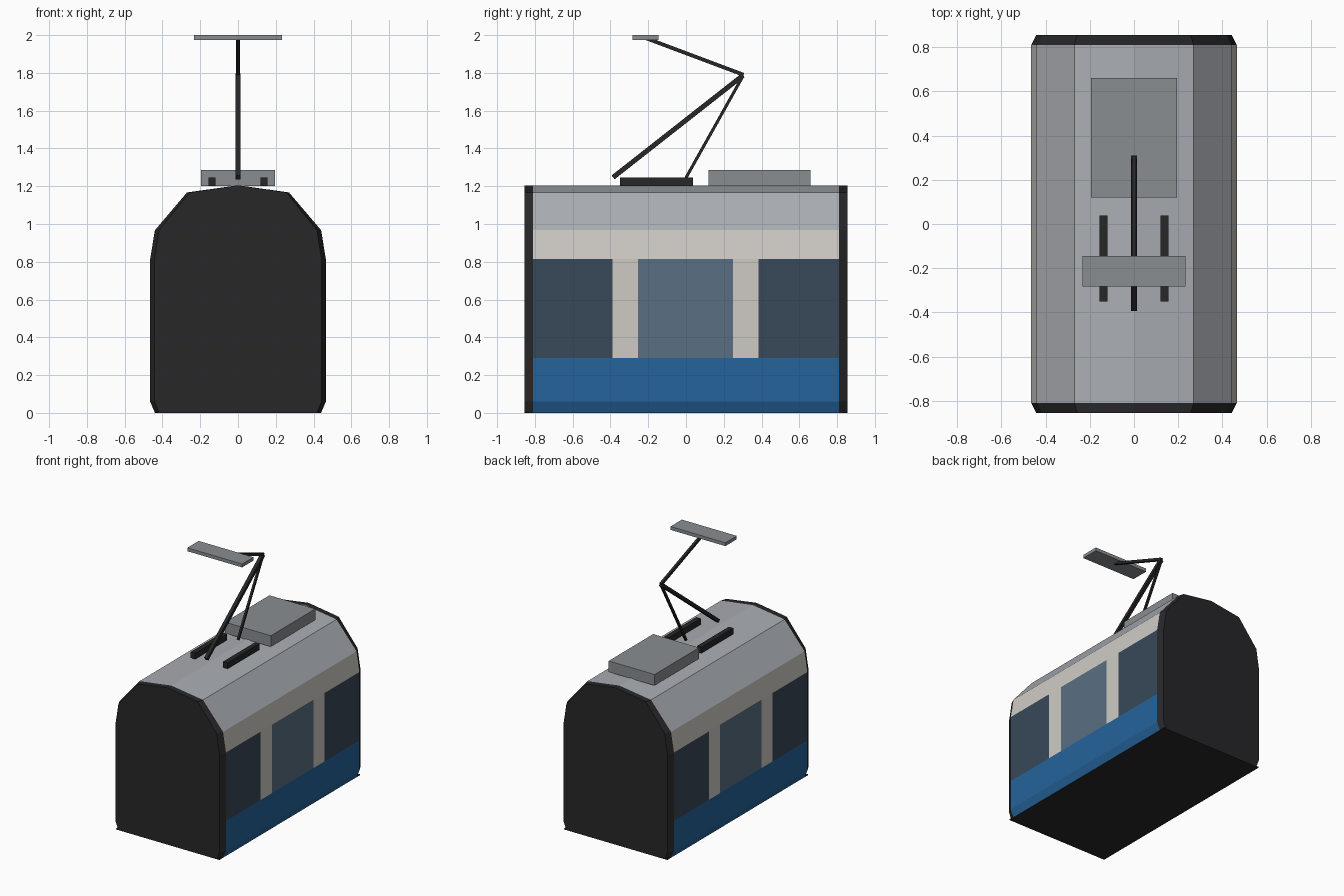
import bpy, bmesh
from mathutils import Vector

if "Cube" in bpy.data.objects:
    bpy.data.objects.remove(bpy.data.objects["Cube"])


def material(name, rgb):
    m = bpy.data.materials.new(name)
    m.diffuse_color = (*rgb, 1)
    m.use_nodes = True
    m.node_tree.nodes["Principled BSDF"].inputs["Base Color"].default_value = m.diffuse_color
    return m


BLACK = material("black", (0.02, 0.02, 0.022))
BLUE = material("blue", (0.018, 0.125, 0.33))
GLASS = material("dark_glass", (0.04, 0.065, 0.1))
DOOR = material("door_glass", (0.1, 0.16, 0.23))
CREAM = material("cream", (0.62, 0.6, 0.56))
ROOF = material("roof_grey", (0.4, 0.42, 0.45))
METAL = material("metal", (0.25, 0.27, 0.28))

# Right half of the cross-section (x, z), mirrored to the left
HALF = [(0.44, 0), (0.465, 0.06), (0.465, 0.29), (0.465, 0.815),
        (0.44, 0.967), (0.27, 1.167), (0, 1.205)]
PROFILE = HALF + [(-x, z) for x, z in reversed(HALF[:-1])]


def finish(name, bm, mats):
    bmesh.ops.recalc_face_normals(bm, faces=bm.faces)
    me = bpy.data.meshes.new(name)
    bm.to_mesh(me)
    bm.free()
    for m in mats:
        me.materials.append(m)
    ob = bpy.data.objects.new(name, me)
    bpy.context.collection.objects.link(ob)
    return ob


def loft(name, stations, mats, pick=lambda band, seg: 0):
    """Skin the cross-section through (y, x scale) stations."""
    bm = bmesh.new()
    rings = [[bm.verts.new((x * s, y, z)) for x, z in PROFILE] for y, s in stations]
    n = len(PROFILE)
    for seg, (a, b) in enumerate(zip(rings, rings[1:])):
        for i in range(n):
            j = (i + 1) % n
            f = bm.faces.new((a[i], a[j], b[j], b[i]))
            f.material_index = pick(min(i, n - 2 - i), seg)
    bm.faces.new(rings[0])
    bm.faces.new(rings[-1])
    return finish(name, bm, mats)


def box(name, lo, hi, mat):
    bm = bmesh.new()
    bmesh.ops.create_cube(bm, size=1)
    lo, hi = Vector(lo), Vector(hi)
    for v in bm.verts:
        v.co = Vector([c * d for c, d in zip(v.co, hi - lo)]) + (lo + hi) / 2
    return finish(name, bm, [mat])


def bar(name, a, b, width, mat):
    """Square bar between two (y, z) points on the centre plane."""
    a, b = Vector((0, *a)), Vector((0, *b))
    side = Vector((width / 2, 0, 0))
    up = (b - a).normalized().cross(Vector((1, 0, 0))) * width / 2
    bm = bmesh.new()
    for p in (a, b):
        for s in (-1, 1):
            for t in (-1, 1):
                bm.verts.new(p + side * s + up * t)
    bmesh.ops.convex_hull(bm, input=bm.verts)
    bmesh.ops.dissolve_limit(bm, angle_limit=0.01, verts=bm.verts, edges=bm.edges)
    return finish(name, bm, [mat])


# Body shell: skirt, windows and pillars, cornice, roof
def body_colour(band, seg):
    if band < 0:
        return 5                      # underside
    if band < 2:
        return 0
    if band == 2:
        return (1, 3, 2, 3, 1)[seg]
    return 3 if band == 3 else 4


loft("body", [(y, 1) for y in (-0.81, -0.388, -0.253, 0.25, 0.383, 0.81)],
     [BLUE, GLASS, DOOR, CREAM, ROOF, BLACK], body_colour)

# Tapered end caps and floor plate
loft("front_end", [(-0.855, 0.95), (-0.81, 1)], [BLACK])
loft("rear_end", [(0.81, 1), (0.855, 0.95)], [BLACK])
box("floor", (-0.44, -0.855, 0), (0.44, 0.855, 0.006), BLACK)

# Roof equipment
box("roof_unit", (-0.195, 0.12, 1.2), (0.195, 0.66, 1.285), METAL)
for side, x in (("left", -0.138), ("right", 0.138)):
    box(side + "_rail", (x - 0.019, -0.35, 1.2), (x + 0.019, 0.038, 1.246), BLACK)

# Current collector
bar("lower_arm", (-0.386, 1.247), (0.302, 1.787), 0.026, BLACK)
bar("brace_arm", (0, 1.245), (0.297, 1.775), 0.016, BLACK)
bar("upper_arm", (0.305, 1.79), (-0.21, 1.983), 0.02, BLACK)
box("collector_head", (-0.233, -0.283, 1.974), (0.233, -0.145, 2.0), METAL)
